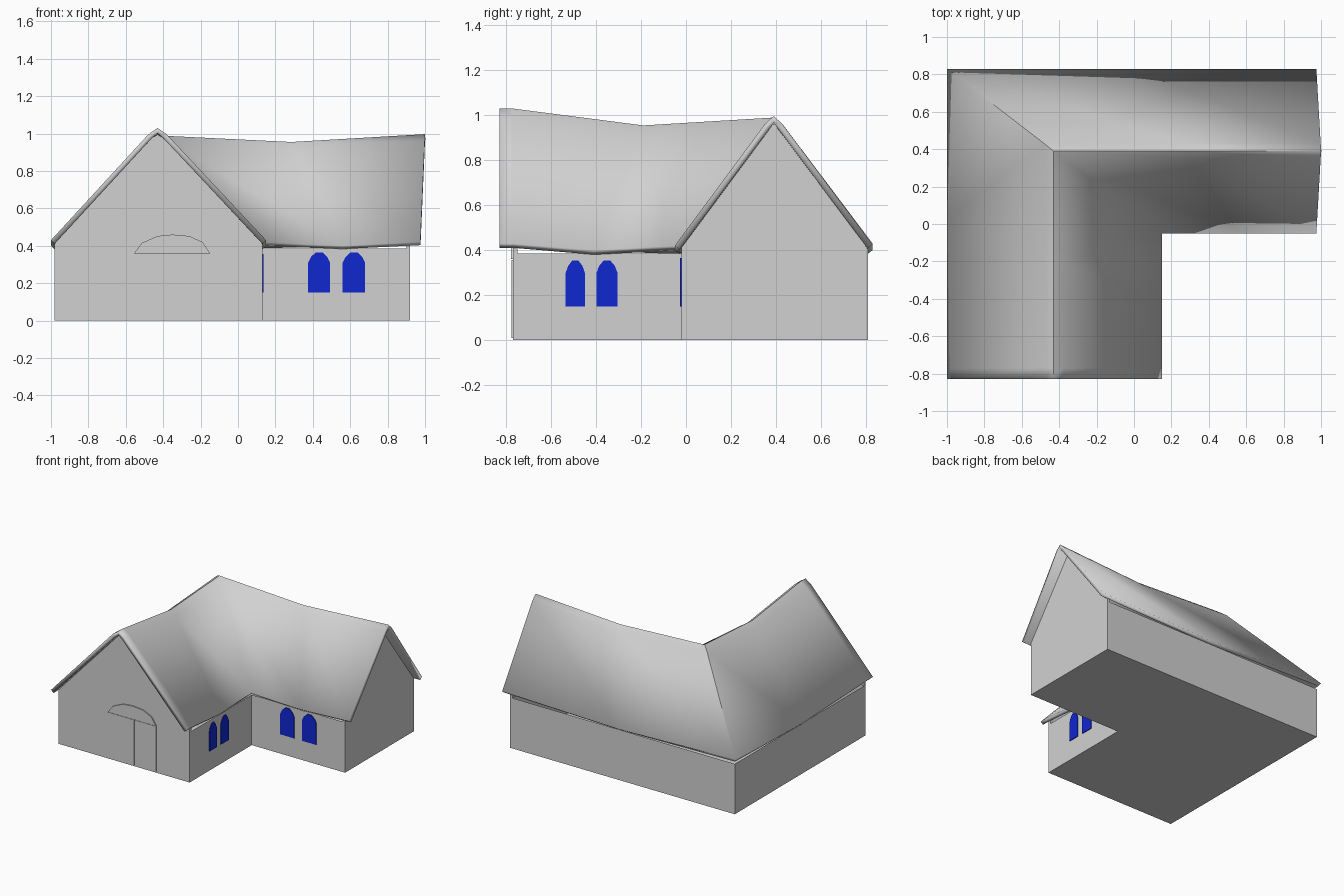
import bpy, bmesh, math
from mathutils import Vector

if "Cube" in bpy.data.objects:
    bpy.data.objects.remove(bpy.data.objects["Cube"])


def material(name, rgb):
    m = bpy.data.materials.new(name)
    m.diffuse_color = (*rgb, 1)
    m.use_nodes = True
    m.node_tree.nodes["Principled BSDF"].inputs["Base Color"].default_value = m.diffuse_color
    return m


GREY = material("plaster_grey", (0.64, 0.64, 0.64))
BLUE = material("window_blue", (0.005, 0.02, 0.64))


def make(name, verts, faces, mat, fix_normals=True):
    me = bpy.data.meshes.new(name)
    me.from_pydata(verts, [], faces)
    if fix_normals:
        bm = bmesh.new()
        bm.from_mesh(me)
        bmesh.ops.recalc_face_normals(bm, faces=bm.faces)
        bm.to_mesh(me)
        bm.free()
    me.materials.append(mat)
    ob = bpy.data.objects.new(name, me)
    bpy.context.collection.objects.link(ob)
    return ob


def smooth(ob, degrees):
    bpy.ops.object.select_all(action='DESELECT')
    ob.select_set(True)
    bpy.context.view_layer.objects.active = ob
    bpy.ops.object.shade_smooth_by_angle(angle=math.radians(degrees))


def prism(name, outline, origin, u, w, depth, mat):
    """Extrude a 2D outline (along u and z) by depth along w."""
    o, u, w = Vector(origin), Vector(u), Vector(w)
    z = Vector((0, 0, 1))
    base = [o + u * a + z * b for a, b in outline]
    n = len(base)
    verts = base + [p + w * depth for p in base]
    faces = [range(n), range(n, 2 * n)]
    faces += [(i, (i + 1) % n, n + (i + 1) % n, n + i) for i in range(n)]
    return make(name, verts, [tuple(f) for f in faces], mat)


X, Y = (1, 0, 0), (0, 1, 0)
FRONT, RIGHT = (0, -1, 0), (1, 0, 0)

# L-shaped walls with a floor
plan = [(-0.98, -0.77), (0.13, -0.77), (0.13, -0.02),
        (0.92, -0.02), (0.92, 0.81), (-0.98, 0.81)]
n = len(plan)
make("walls", [(x, y, z) for z in (0, 0.385) for x, y in plan],
     [tuple(reversed(range(n)))] +
     [(i, (i + 1) % n, n + (i + 1) % n, n + i) for i in range(n)],
     GREY, False)

# Gable ends, rising from the walls to the ridge
prism("front_gable", [(-0.98, 0.385), (0.13, 0.385), (0.13, 0.425), (-0.39, 0.97),
                      (-0.43, 0.995), (-0.47, 0.97), (-0.98, 0.425)],
      (0, -0.77, 0), X, Y, 0.02, GREY)
prism("side_gable", [(-0.02, 0.385), (0.81, 0.385), (0.81, 0.425), (0.42, 0.94),
                     (0.39, 0.96), (0.36, 0.94), (-0.02, 0.42)],
      (0.92, 0, 0), Y, (-1, 0, 0), 0.02, GREY)

# Sagging roof: cross-sections from the front end, round the mitre, to the right end
ACROSS_X = [-1.0, -0.48, -0.43, -0.38, 0.15]
ACROSS_Y = [0.83, 0.43, 0.39, 0.35, -0.05]
Z_FRONT = [0.43, 0.995, 1.03, 0.995, 0.43]
Z_MID = [0.40, 0.92, 0.955, 0.92, 0.40]
Z_CORNER = [0.43, 0.96, 0.99, 0.96, 0.42]
Z_RIGHT = [0.425, 0.96, 0.997, 0.96, 0.42]
X_END = [0.975, 0.998, 1.0, 0.998, 0.975]
sections = [
    [(x, -0.83, z) for x, z in zip(ACROSS_X, Z_FRONT)],
    [(x, -0.77, z) for x, z in zip(ACROSS_X, Z_FRONT)],
    [(x, (y - 0.77) / 2, z) for x, y, z in zip(ACROSS_X, ACROSS_Y, Z_MID)],
    list(zip(ACROSS_X, ACROSS_Y, Z_CORNER)),
    [((x + e) / 2, y, z) for x, e, y, z in zip(ACROSS_X, X_END, ACROSS_Y, Z_MID)],
    list(zip(X_END, ACROSS_Y, Z_RIGHT)),
]
k = len(ACROSS_X)
roof = make("roof", [p for s in sections for p in s],
            [(i * k + j, i * k + j + 1, (i + 1) * k + j + 1, (i + 1) * k + j)
             for i in range(len(sections) - 1) for j in range(k - 1)], GREY, False)
thick = roof.modifiers.new("thickness", 'SOLIDIFY')
thick.thickness = 0.028
thick.offset = -1
smooth(roof, 50)

# Double door with an arched panel above
for side, a, b in (("left", -0.555, -0.337), ("right", -0.333, -0.15)):
    prism("door_" + side, [(a, 0.01), (b, 0.01), (b, 0.357), (a, 0.357)],
          (0, -0.77, 0), X, FRONT, 0.007, GREY)
prism("door_arch", [(-0.555, 0.36), (-0.15, 0.36), (-0.19, 0.42), (-0.26, 0.452),
                    (-0.35, 0.46), (-0.43, 0.452), (-0.515, 0.415)],
      (0, -0.77, 0), X, FRONT, 0.009, GREY)


# Arched windows on the two walls of the inner corner
def window(name, a, b, top, origin, u, w):
    c, h = (a + b) / 2, (b - a) / 2
    s = top - 0.055
    outline = [(a, 0.15), (b, 0.15), (b, s), (c + 0.75 * h, s + 0.03), (c + 0.3 * h, top),
               (c - 0.3 * h, top), (c - 0.75 * h, s + 0.03), (a, s)]
    prism(name, outline, origin, u, w, 0.006, BLUE)


for i, (a, b) in enumerate([(0.375, 0.492), (0.56, 0.68)]):
    window(f"front_window_{i}", a, b, 0.365, (0, -0.02, 0), X, FRONT)
for i, (a, b) in enumerate([(-0.535, -0.45), (-0.398, -0.305)]):
    window(f"side_window_{i}", a, b, 0.355, (0.13, 0, 0), Y, RIGHT)
